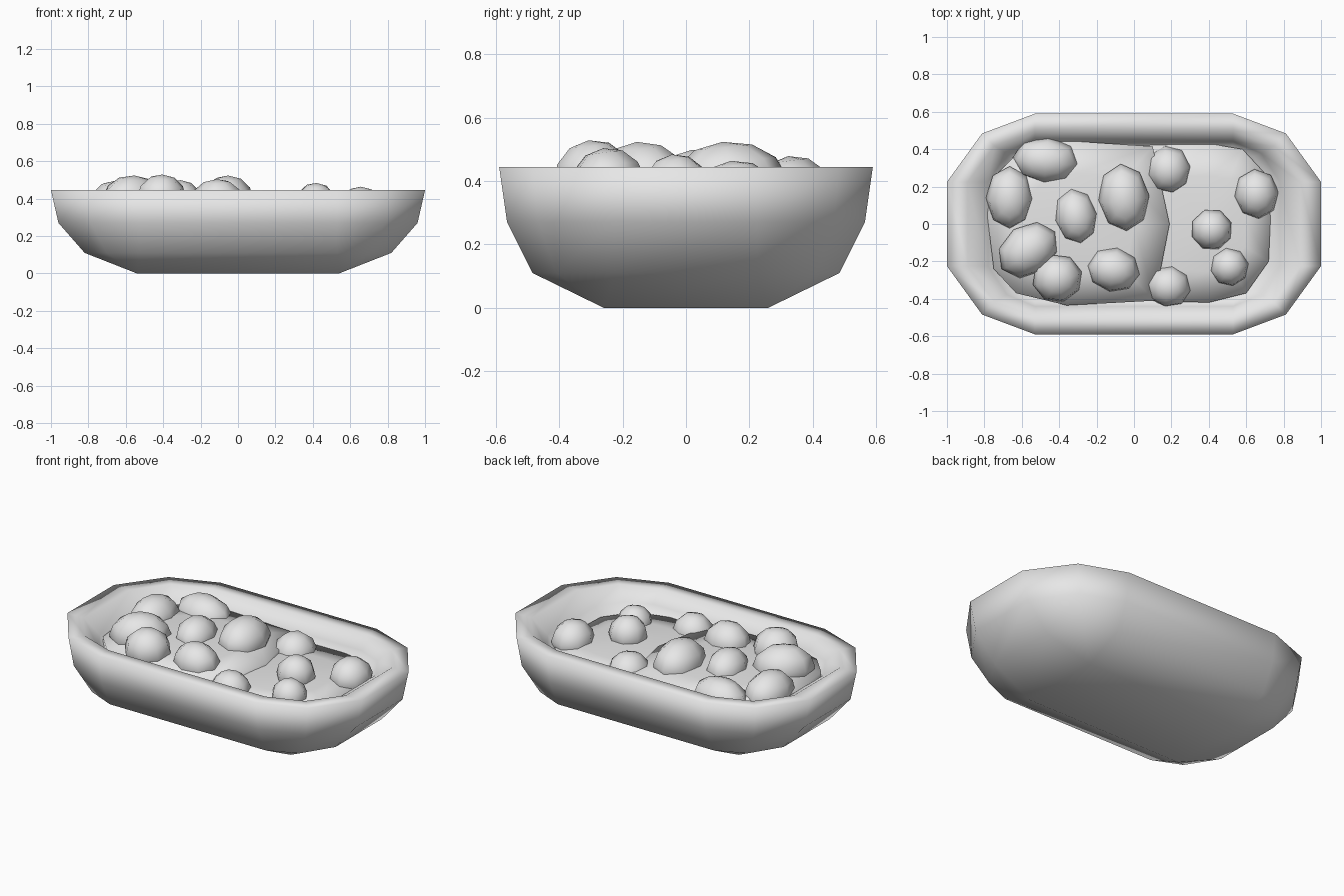
import bpy, bmesh, math
from mathutils import Matrix, Vector

cube = bpy.data.objects.get("Cube")
if cube:
    bpy.data.objects.remove(cube, do_unlink=True)

grey = bpy.data.materials.new("plain_grey")
COLOUR = (0.8, 0.8, 0.8, 1)
grey.diffuse_color = COLOUR
grey.use_nodes = True
grey.node_tree.nodes["Principled BSDF"].inputs["Base Color"].default_value = COLOUR


def finish(bm, name):
    bmesh.ops.recalc_face_normals(bm, faces=bm.faces)
    mesh = bpy.data.meshes.new(name)
    bm.to_mesh(mesh)
    bm.free()
    mesh.materials.append(grey)
    mesh.shade_smooth()
    ob = bpy.data.objects.new(name, mesh)
    bpy.context.collection.objects.link(ob)
    return ob


def bridge(bm, lower, upper):
    n = len(lower)
    for i in range(n):
        j = (i + 1) % n
        bm.faces.new((lower[i], lower[j], upper[j], upper[i]))


# Bowl: rounded rectangles stacked up the outside and down the inside
CX, CY = 0.53, 0.225


def bowl_ring(bm, half_x, half_y, z):
    rx, ry = half_x - CX, half_y - CY
    corner = [(CX + rx, CY), (CX + 0.6 * rx, CY + 0.71 * ry), (CX, CY + ry)]
    pts = corner + [(-x, y) for x, y in reversed(corner)]
    pts += [(-x, -y) for x, y in pts]
    return [bm.verts.new((x, y, z)) for x, y in pts]


bm = bmesh.new()
base = [bm.verts.new((sx * 0.54, sy * 0.26, 0)) for sx, sy in ((1, 1), (-1, 1), (-1, -1), (1, -1))]
bm.faces.new(base)
profile = [(0.82, 0.485, 0.11), (0.96, 0.565, 0.27), (1.0, 0.59, 0.445),
           (0.89, 0.495, 0.445), (0.78, 0.44, 0.37), (0.71, 0.415, 0.31)]
rings = [bowl_ring(bm, *p) for p in profile]
for a, b in zip(rings, rings[1:]):
    bridge(bm, a, b)
bm.faces.new(rings[-1])
# Close the underside between the flat base and the first ring
first = rings[0]
for q in range(4):
    c = first[3 * q:3 * q + 3]
    bm.faces.new((base[q], c[0], c[1]))
    bm.faces.new((base[q], c[1], c[2]))
    bm.faces.new((base[q], c[2], first[(3 * q + 3) % 12], base[(q + 1) % 4]))
finish(bm, "bowl")


# Fillings: low domes with an angular outline
def filling(name, outline, centre, edge_z, top_z):
    bm = bmesh.new()
    c = Vector(centre)
    levels = []
    for scale, z in ((1, edge_z - 0.06), (1, edge_z), (0.6, edge_z + 0.8 * (top_z - edge_z))):
        levels.append([bm.verts.new((*(c + (Vector(p) - c) * scale), z)) for p in outline])
    for a, b in zip(levels, levels[1:]):
        bridge(bm, a, b)
    tip = bm.verts.new((*c, top_z))
    top = levels[-1]
    for i, v in enumerate(top):
        bm.faces.new((v, top[(i + 1) % len(top)], tip))
    finish(bm, name)


filling("left_filling",
        [(0.19, 0), (0.1, 0.415), (-0.36, 0.445), (-0.6, 0.4), (-0.75, 0.25), (-0.785, 0.05),
         (-0.75, -0.24), (-0.63, -0.37), (-0.36, -0.435), (0.11, -0.41)], (-0.28, 0), 0.372, 0.405)
filling("right_filling",
        [(0.73, 0.03), (0.71, 0.26), (0.58, 0.4), (0.4, 0.43), (0.05, 0.42), (0, 0),
         (0.05, -0.41), (0.4, -0.42), (0.6, -0.37), (0.72, -0.2)], (0.4, 0), 0.332, 0.362)

# Dumplings: squashed eight-sided balls (x, y, radius x, radius y, top, turn)
balls = [(-0.47, 0.34, 0.18, 0.125, 0.48, -5), (-0.665, 0.14, 0.127, 0.17, 0.495, 0),
         (-0.31, 0.04, 0.115, 0.15, 0.5, 10), (-0.055, 0.14, 0.137, 0.183, 0.525, 5),
         (-0.565, -0.14, 0.175, 0.137, 0.525, 35), (-0.41, -0.29, 0.135, 0.13, 0.53, 15),
         (-0.11, -0.245, 0.142, 0.12, 0.505, -10), (0.185, 0.29, 0.123, 0.13, 0.445, 10),
         (0.655, 0.16, 0.12, 0.135, 0.465, 5), (0.415, -0.03, 0.112, 0.112, 0.485, 20),
         (0.51, -0.23, 0.104, 0.104, 0.445, 10), (0.185, -0.335, 0.12, 0.113, 0.445, -10)]
for i, (x, y, rx, ry, top, turn) in enumerate(balls):
    rz = 0.8 * min(rx, ry) + 0.02
    place = (Matrix.Translation((x, y, top - rz)) @ Matrix.Rotation(math.radians(turn), 4, 'Z')
             @ Matrix.Diagonal((rx, ry, rz, 1)))
    bm = bmesh.new()
    bmesh.ops.create_uvsphere(bm, u_segments=8, v_segments=6, radius=1,
                              matrix=place @ Matrix.Rotation(math.radians(8), 4, 'X'))
    finish(bm, f"dumpling_{i + 1}")
